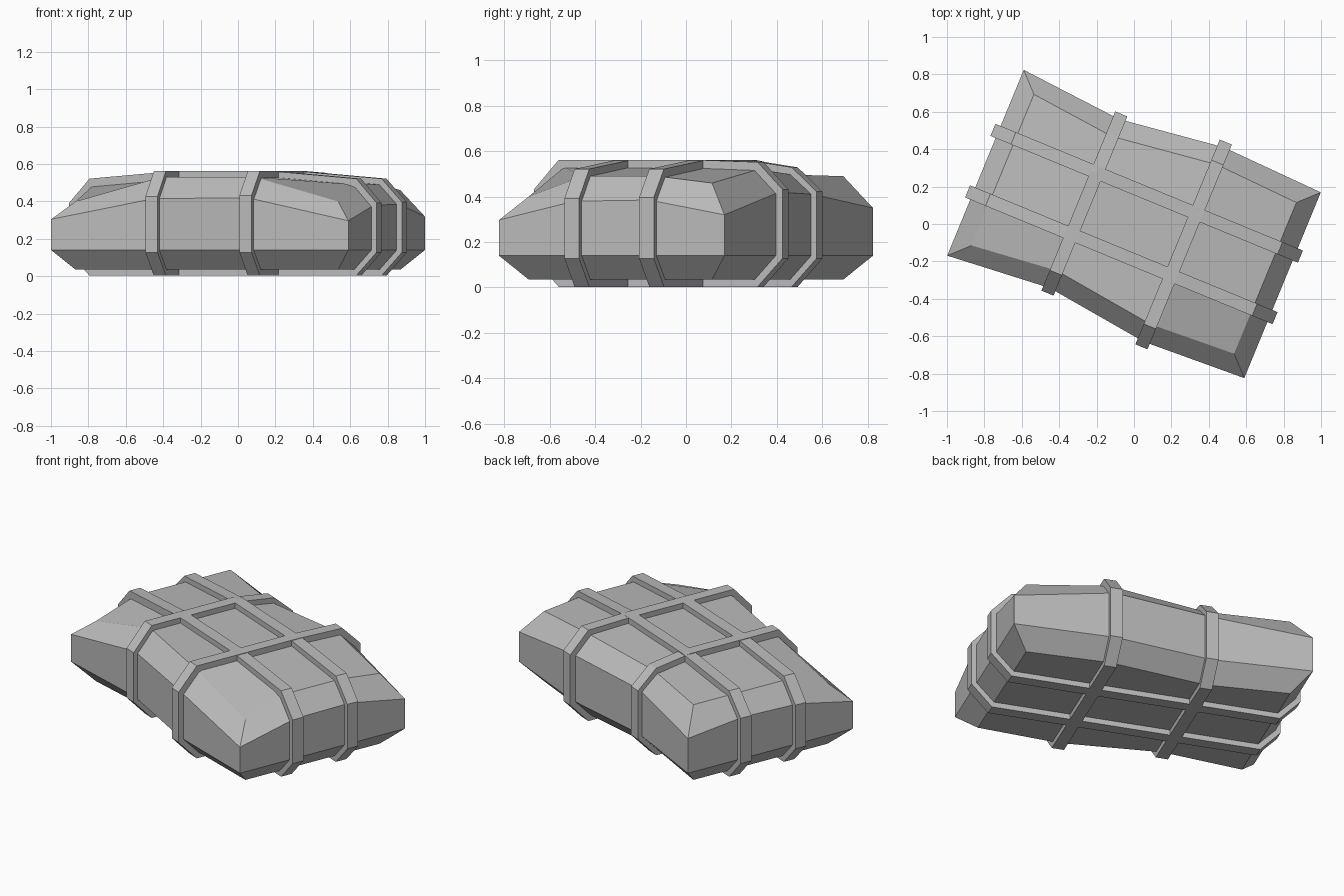
import bpy, bmesh, math
from mathutils import Vector, Matrix

if "Cube" in bpy.data.objects:
    bpy.data.objects.remove(bpy.data.objects["Cube"])

mat = bpy.data.materials.new("plain grey")
mat.use_nodes = True
grey = (0.5, 0.5, 0.5, 1)
mat.diffuse_color = grey
mat.node_tree.nodes["Principled BSDF"].inputs["Base Color"].default_value = grey

TURN = Matrix.Rotation(math.radians(-22.4), 4, 'Z')
LENGTH = [-0.859, -0.287, 0.287, 0.859]     # stations along the bundle
HALF = [0.537, 0.488, 0.562, 0.537]         # half width at each station
ROW = 0.178                                 # side offset of the long straps
# heights per row (front to back), stations left to right
TOP = [[0.40, 0.53, 0.53, 0.40], [0.49, 0.53, 0.53, 0.49],
       [0.49, 0.53, 0.53, 0.49], [0.49, 0.497, 0.52, 0.46]]
RIM = [[0.305, 0.415, 0.42, 0.297], [0.38, 0, 0, 0.38],
       [0.39, 0, 0, 0.385], [0.35, 0.41, 0.42, 0.32]]
LAST = (0, 3)


def point(layer, i, j):
    """Layers: 0 base, 1 lower rim, 2 upper rim, 3 top."""
    inset = 0.1 if layer in LAST else 0
    x = LENGTH[i]
    if i in LAST:
        x -= math.copysign(inset, x)
    y = (HALF[i] - inset) * (1 if j == 3 else -1) if j in LAST else (j * 2 - 3) * ROW
    z = (0.035, 0.14, RIM[j][i], TOP[j][i])[layer]
    return Vector((x, y, z))


def finish(name, bm):
    bmesh.ops.recalc_face_normals(bm, faces=bm.faces)
    mesh = bpy.data.meshes.new(name)
    bm.to_mesh(mesh)
    bm.free()
    mesh.transform(TURN)
    mesh.materials.append(mat)
    obj = bpy.data.objects.new(name, mesh)
    bpy.context.collection.objects.link(obj)


# Padded body: capped top and base with bevelled sides
bm = bmesh.new()
verts = {}


def vert(*key):
    if key not in verts:
        verts[key] = bm.verts.new(point(*key))
    return verts[key]


for layer in LAST:
    for i in range(3):
        for j in range(3):
            bm.faces.new([vert(layer, i + a, j + b) for a, b in ((0, 0), (1, 0), (1, 1), (0, 1))])
edge = [(i, 0) for i in range(3)] + [(3, j) for j in range(3)]
edge += [(i, 3) for i in range(3, 0, -1)] + [(0, j) for j in range(3, 0, -1)]
for a, b in zip(edge, edge[1:] + edge[:1]):
    for layer in range(3):
        bm.faces.new([vert(layer, *a), vert(layer, *b), vert(layer + 1, *b), vert(layer + 1, *a)])
finish("padded_body", bm)


# Straps: closed bands following the body section
def strap(name, index, lengthwise):
    cell = (lambda k: (k, index)) if lengthwise else (lambda k: (index, k))
    axis = 0 if lengthwise else 1
    keys = [(0, k) for k in range(4)] + [(1, 3), (2, 3)]
    keys += [(3, k) for k in range(3, -1, -1)] + [(2, 0), (1, 0)]
    bm = bmesh.new()
    rings = []
    for layer, k in keys:
        p = point(layer, *cell(k))
        out = Vector()
        up = 1 if layer > 1 else -1
        if k in LAST:
            out[axis] = math.copysign(0.012 if layer in LAST else 0.03, p[axis])
        out.z = up * (0.032 if layer in LAST else 0.012)
        across = Vector((0, 0.035, 0) if lengthwise else (0.035, 0, 0))
        rings.append([bm.verts.new(p + out * s + across * w)
                      for s, w in ((-1, -1), (1, -1), (1, 1), (-1, 1))])
    for a, b in zip(rings, rings[1:] + rings[:1]):
        for n in range(4):
            m = (n + 1) % 4
            bm.faces.new((a[n], a[m], b[m], b[n]))
    finish(name, bm)


strap("front_long_strap", 1, True)
strap("back_long_strap", 2, True)
strap("right_cross_strap", 1, False)
strap("left_cross_strap", 2, False)
